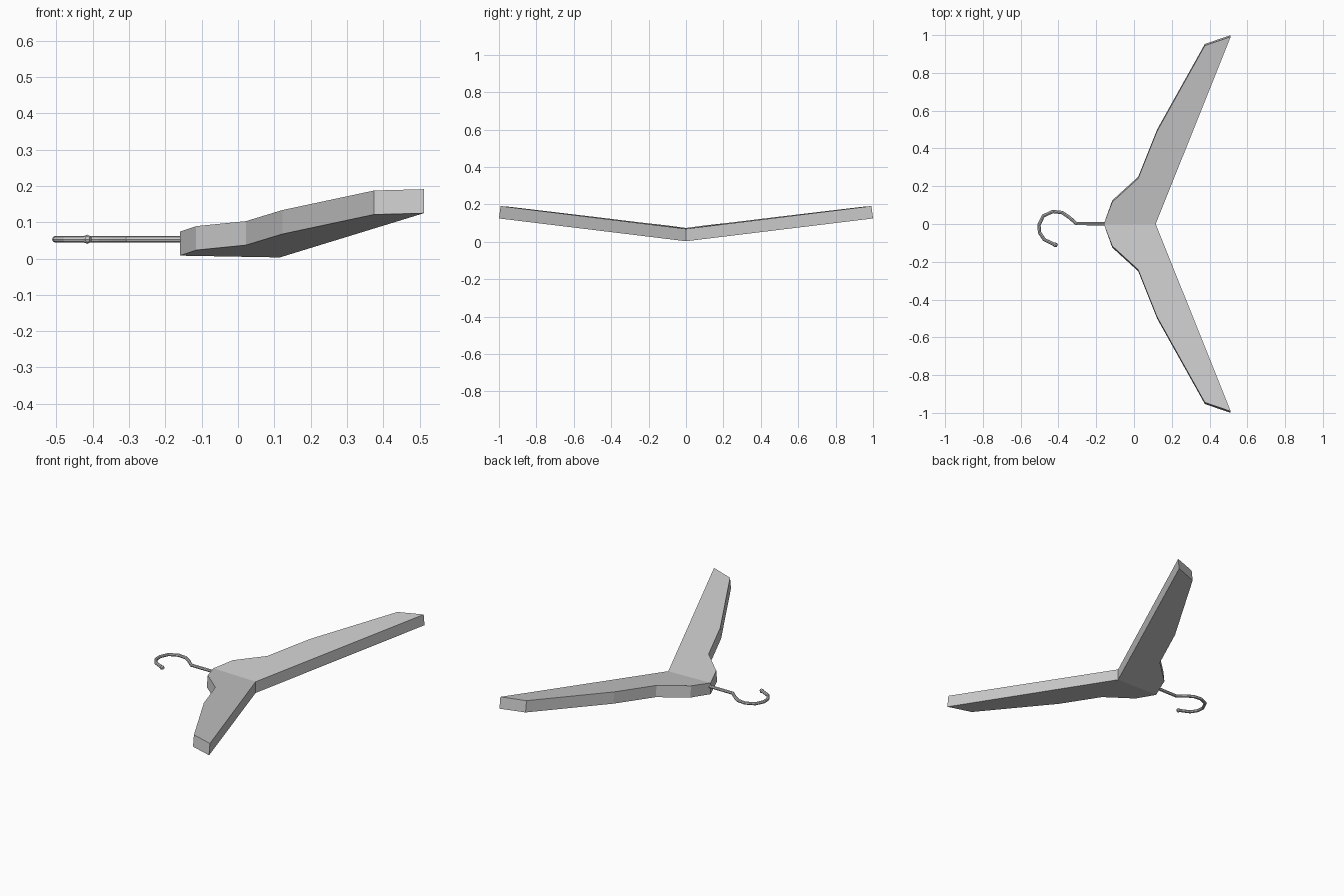
import bpy, bmesh

if "Cube" in bpy.data.objects:
    bpy.data.objects.remove(bpy.data.objects["Cube"])

# Outline of one arm seen from above (first and last points lie on the centre line)
ARM = [(-0.16, 0), (-0.115, 0.125), (0.022, 0.25), (0.122, 0.5),
       (0.375, 0.953), (0.512, 1.0), (0.115, 0)]
THICK = 0.066
SLOPE_X, SLOPE_Y, BASE_Z = -0.018, 0.129, 0.005


def arm_vert(bm, x, y, top):
    """Point on the tilted underside, or on the top shifted along the tilt."""
    z = BASE_Z + SLOPE_X * x + SLOPE_Y * y
    if top:
        z += THICK
        y -= THICK * SLOPE_Y if y > 0 else 0
    return bm.verts.new((x, y, z))


# Hanger body: one raised arm, mirrored across the centre line
bm = bmesh.new()
low = [arm_vert(bm, x, y, False) for x, y in ARM]
high = [arm_vert(bm, x, y, True) for x, y in ARM]
bm.faces.new(low)
bm.faces.new(high[::-1])
for i in range(len(ARM) - 1):
    bm.faces.new((low[i + 1], low[i], high[i], high[i + 1]))
mesh = bpy.data.meshes.new("hanger_body")
bm.to_mesh(mesh)
bm.free()
body = bpy.data.objects.new("hanger_body", mesh)
bpy.context.collection.objects.link(body)
mirror = body.modifiers.new("mirror", 'MIRROR')
mirror.use_axis = (False, True, False)
mirror.use_clip = True

# Wire hook: bent path with a small bulb at the tip (x, y, radius factor)
HOOK = [(-0.14, 0.002, 1), (-0.305, 0.002, 1), (-0.345, 0.037, 1),
        (-0.382, 0.061, 1), (-0.43, 0.066, 1), (-0.48, 0.043, 1),
        (-0.503, -0.005, 1), (-0.5, -0.045, 1), (-0.475, -0.083, 1),
        (-0.424, -0.107, 1), (-0.415, -0.111, 1.4), (-0.406, -0.115, 0.9)]
curve = bpy.data.curves.new("wire_hook", 'CURVE')
curve.dimensions = '3D'
curve.bevel_depth = 0.009
curve.bevel_resolution = 2
curve.use_fill_caps = True
spline = curve.splines.new('POLY')
spline.points.add(len(HOOK) - 1)
for p, (x, y, r) in zip(spline.points, HOOK):
    p.co = (x, y, 0.053, 1)
    p.radius = r
spline.use_smooth = False
hook = bpy.data.objects.new("wire_hook", curve)
bpy.context.collection.objects.link(hook)
